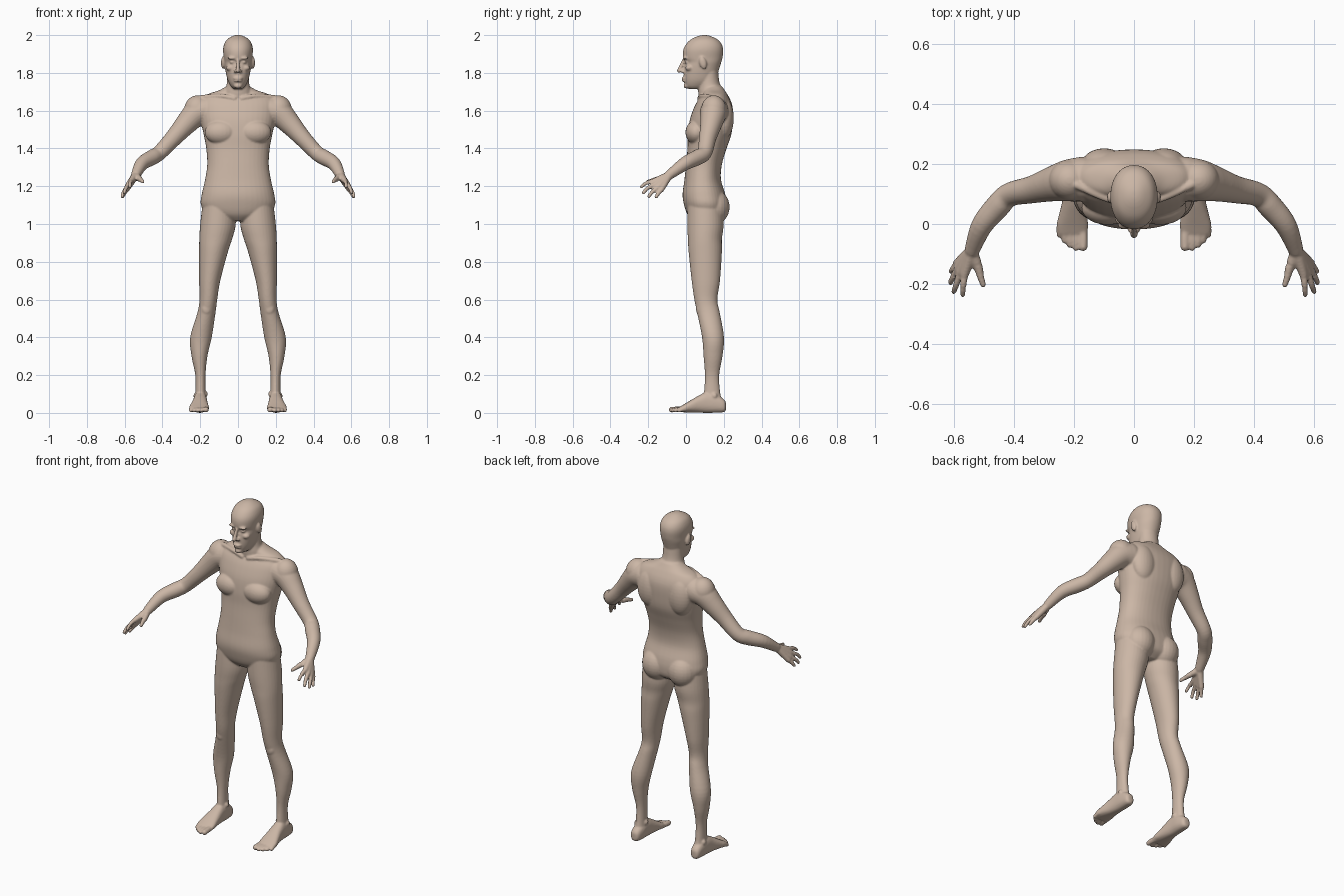
import bpy, bmesh, math
from mathutils import Vector, Matrix

bm = bmesh.new()
X, Y, Z = Vector((1, 0, 0)), Vector((0, 1, 0)), Vector((0, 0, 1))


def spline(st, n=5):
    """Catmull-Rom refinement of a list of number tuples."""
    out = []
    for i in range(len(st) - 1):
        a, b, c, d = st[max(i - 1, 0)], st[i], st[i + 1], st[min(i + 2, len(st) - 1)]
        for k in range(n):
            t = k / n
            out.append([0.5 * (2 * q + (r - p) * t + (2 * p - 5 * q + 4 * r - s) * t * t
                               + (3 * q - p - 3 * r + s) * t ** 3)
                        for p, q, r, s in zip(a, b, c, d)])
    return out + [list(st[-1])]


def skin(rings, n=32, power=2.0):
    """Closed loft through (centre, u half-axis, v half-axis) rings."""
    loops = []
    for c, u, v in rings:
        loop = []
        for i in range(n):
            a = 2 * math.pi * i / n
            ca, sa = math.cos(a), math.sin(a)
            e = 2 / power
            loop.append(bm.verts.new(c + u * math.copysign(abs(ca) ** e, ca)
                                     + v * math.copysign(abs(sa) ** e, sa)))
        loops.append(loop)
    for p, q in zip(loops, loops[1:]):
        for i in range(n):
            j = (i + 1) % n
            bm.faces.new((p[i], p[j], q[j], q[i]))
    bm.faces.new(loops[0][::-1])
    bm.faces.new(loops[-1])


def column(st, power=2.0):
    """Loft on x = 0 from (z, y front, y back, half width)."""
    skin([(Vector((0, (f + b) / 2, z)), X * w, Y * (b - f) / 2)
          for z, f, b, w in spline(st)], 40, power)


def ball(x, y, z, rx, ry, rz, tilt=0.0):
    m = Matrix.Translation((x, y, z)) @ Matrix.Rotation(tilt, 4, 'X') @ Matrix.Diagonal((rx, ry, rz, 1))
    bmesh.ops.create_uvsphere(bm, u_segments=24, v_segments=16, radius=1, matrix=m)


def tube(s, pts, n=20):
    """Round limb through (x, y, z, radius) with rounded ends, s = side."""
    pts = spline([(s * x, y, z, r) for x, y, z, r in pts])
    rings = []
    for i, p in enumerate(pts):
        t = (Vector(pts[min(i + 1, len(pts) - 1)][:3]) - Vector(pts[max(i - 1, 0)][:3])).normalized()
        u = t.cross(Y if abs(t.y) < 0.9 else X).normalized()
        rings.append((Vector(p[:3]), u * p[3], t.cross(u) * p[3]))
    skin(rings, n)
    for p in (pts[0], pts[-1]):
        ball(*p[:3], p[3], p[3], p[3])


# torso
column([(1.015, .04, .16, .05), (1.05, .008, .205, .16), (1.1, -.01, .215, .196),
        (1.157, -.018, .208, .192), (1.236, -.008, .185, .174), (1.315, 0, .19, .163),
        (1.4, .008, .215, .168), (1.475, .01, .24, .182), (1.55, .02, .248, .198),
        (1.61, .04, .248, .205), (1.65, .06, .238, .2), (1.685, .085, .22, .165),
        (1.708, .09, .205, .1), (1.73, .1, .19, .06)], 2.25)
# neck
column([(1.6, .08, .23, .1), (1.69, .065, .212, .078), (1.74, .068, .18, .06), (1.81, .075, .17, .056)])
# skull and jaw
column([(1.715, .015, .09, .022), (1.73, -.002, .12, .038), (1.76, -.01, .15, .054),
        (1.8, -.012, .168, .064), (1.835, -.009, .18, .07), (1.857, -.004, .187, .073),
        (1.88, -.016, .193, .075), (1.92, -.015, .197, .079), (1.95, -.001, .19, .074),
        (1.975, .023, .17, .06), (1.993, .058, .135, .033), (2.0, .085, .11, .012)], 2.15)
# nose, lips, chin
tube(1, [(0, -.012, 1.868, .008), (0, -.025, 1.838, .01), (0, -.036, 1.812, .012)])
ball(0, -.011, 1.771, .025, .013, .006)
ball(0, -.009, 1.758, .022, .013, .006)
ball(0, .003, 1.731, .022, .016, .014)

for s in (1, -1):
    # face details
    ball(s * .013, -.017, 1.808, .009, .012, .009)
    ball(s * .03, -.004, 1.878, .026, .014, .008)
    ball(s * .03, .004, 1.856, .014, .011, .008)
    ball(s * .042, .018, 1.826, .022, .022, .016)
    ball(s * .079, .09, 1.853, .011, .019, .034, .25)
    # chest, shoulder blades, buttocks
    ball(s * .088, .055, 1.485, .088, .058, .065)
    ball(s * .1, .2, 1.56, .075, .053, .11)
    ball(s * .085, .145, 1.09, .088, .086, .095)
    # collar bone and shoulder
    tube(s, [(.02, .07, 1.665, .012), (.09, .085, 1.677, .012), (.19, .13, 1.67, .014)])
    ball(s * .215, .147, 1.605, .07, .067, .076)
    # arm
    tube(s, [(.17, .15, 1.6, .075), (.22, .145, 1.585, .07), (.275, .133, 1.53, .058),
             (.34, .115, 1.457, .046), (.415, .098, 1.378, .04), (.455, .06, 1.352, .041),
             (.508, -.005, 1.32, .036), (.54, -.085, 1.262, .026)], 28)
    # hand: palm rays and fingers
    for k, mid, tip in (((.566, -.168, 1.228), (.571, -.21, 1.217), (.572, -.237, 1.196)),
                        ((.58, -.161, 1.21), (.594, -.203, 1.19), (.602, -.226, 1.164)),
                        ((.588, -.147, 1.195), (.606, -.18, 1.168), (.613, -.196, 1.146)),
                        ((.59, -.13, 1.182), (.605, -.15, 1.157), (.611, -.158, 1.143))):
        tube(s, [(.542, -.09, 1.258, .021), (*k, .0145)])
        tube(s, [(*k, .0125), (*mid, .0105), (*tip, .009)])
    tube(s, [(.54, -.095, 1.255, .019), (.522, -.14, 1.24, .016),
             (.513, -.175, 1.232, .012), (.504, -.203, 1.224, .01)])
    # leg
    skin([(Vector((s * x, y, z)), X * rx, Y * ry) for z, x, y, rx, ry in spline([
        (1.13, .1, .1, .085, .09), (1.0, .106, .103, .094, .096), (.92, .118, .1, .087, .09),
        (.85, .13, .102, .076, .088), (.7, .15, .105, .056, .075), (.6, .157, .105, .047, .061),
        (.53, .167, .119, .048, .06), (.4, .196, .143, .057, .058), (.3, .204, .143, .042, .05),
        (.2, .199, .138, .027, .038), (.11, .198, .138, .027, .043), (.05, .198, .14, .032, .055)])])
    # kneecap and ankle bones
    ball(s * .167, .075, .55, .028, .022, .036)
    ball(s * .172, .135, .1, .012, .016, .016)
    ball(s * .224, .15, .09, .012, .016, .016)
    # foot
    skin([(Vector((s * x, y, z)), X * rx, Z * rz) for y, x, z, rx, rz in spline([
        (.212, .2, .034, .014, .02), (.2, .2, .038, .027, .034), (.16, .199, .049, .034, .048),
        (.11, .2, .055, .036, .055), (.07, .201, .047, .04, .046), (.03, .204, .036, .047, .034),
        (-.005, .206, .026, .053, .023), (-.035, .206, .018, .05, .014)])], 32, 2.4)
    # toes
    for x0, x1, y0, y1, r in ((.172, .17, -.02, -.076, .015), (.195, .194, -.025, -.08, .011),
                              (.214, .214, -.02, -.069, .011), (.231, .232, -.012, -.055, .0105),
                              (.246, .249, 0, -.036, .0105)):
        tube(s, [(x0, y0, .02, r), (x1, (y0 + y1) / 2, .019, r), (x1, y1, r + .002, r)])

# fuse all parts into one skin
mesh = bpy.data.meshes.new("human_body")
bmesh.ops.recalc_face_normals(bm, faces=bm.faces[:])
bm.to_mesh(mesh)
bm.free()
body = bpy.data.objects.new("human_body", mesh)
bpy.context.collection.objects.link(body)
fuse = body.modifiers.new("fuse", 'REMESH')
fuse.mode = 'VOXEL'
fuse.voxel_size = 0.0052
fuse.use_smooth_shade = True
soft = body.modifiers.new("soften", 'SMOOTH')
soft.factor = 0.5
soft.iterations = 4

skin_mat = bpy.data.materials.new("skin")
skin_mat.diffuse_color = (0.6, 0.47, 0.38, 1)
mesh.materials.append(skin_mat)
